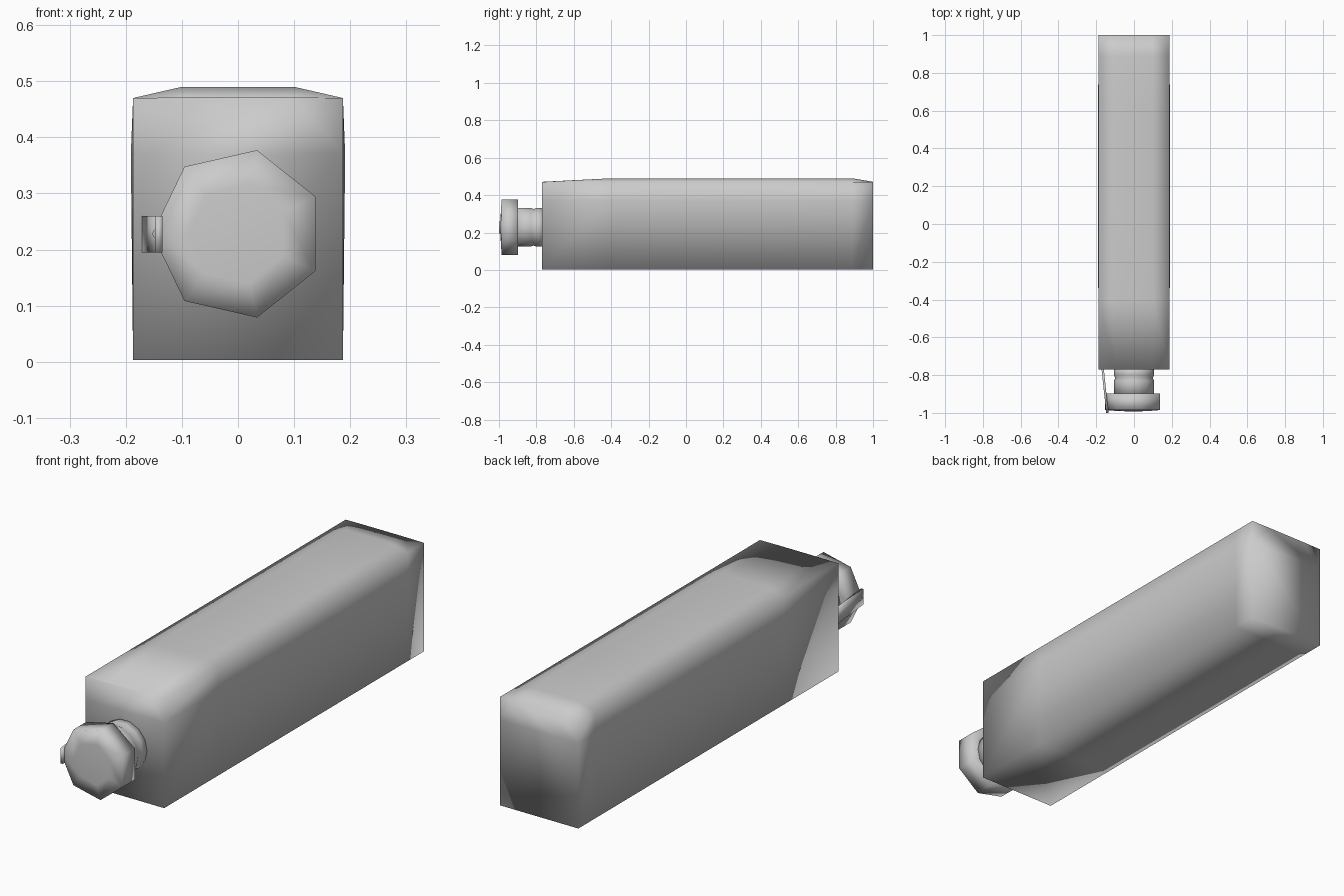
import bpy, bmesh, math

if "Cube" in bpy.data.objects:
    bpy.data.objects.remove(bpy.data.objects["Cube"])


def loft(name, rings):
    """Skin a list of equal-length point rings, cap both ends, shade smooth."""
    bm = bmesh.new()
    loops = [[bm.verts.new(p) for p in ring] for ring in rings]
    n = len(loops[0])
    for a, b in zip(loops, loops[1:]):
        for i in range(n):
            j = (i + 1) % n
            bm.faces.new((a[i], a[j], b[j], b[i]))
    bm.faces.new(loops[0])
    bm.faces.new(loops[-1])
    bmesh.ops.recalc_face_normals(bm, faces=bm.faces)
    for f in bm.faces:
        f.smooth = True
    me = bpy.data.meshes.new(name)
    bm.to_mesh(me)
    bm.free()
    ob = bpy.data.objects.new(name, me)
    bpy.context.collection.objects.link(ob)
    return ob


def section(y, crown, bulge):
    """Carton cross-section with a slightly crowned top and bulging sides."""
    half = [(0.187, 0.003), (0.187 + bulge, 0.37), (0.187, 0.47), (0.1, crown)]
    pts = half + [(-x, z) for x, z in reversed(half)]
    return [(x, y, max(z, 0)) for x, z in pts]


def circle(y, r, n, cz=0.228):
    """Ring in the xz plane with one corner pointing to -x."""
    return [(r * math.cos(math.pi + 2 * math.pi * i / n), y,
             cz + r * math.sin(math.pi + 2 * math.pi * i / n)) for i in range(n)]


# Long carton body lying along y
loft("carton_body", [section(-0.77, 0.471, 0), section(-0.4, 0.49, 0.002),
                     section(0.07, 0.49, 0.004), section(0.53, 0.49, 0.004),
                     section(0.89, 0.49, 0.001), section(1.0, 0.471, 0)])

# Round neck with a low thread ridge
loft("neck", [circle(y, r, 14) for y, r in
              [(-0.76, 0.106), (-0.80, 0.106), (-0.815, 0.1),
               (-0.83, 0.106), (-0.91, 0.106)]])

# Seven-sided screw cap with a shallow domed front
loft("screw_cap", [circle(y, r, 7) for y, r in
                   [(-0.899, 0.09), (-0.897, 0.153), (-0.985, 0.153),
                    (-0.99, 0.09), (-0.992, 0.03)]])

# Tether strap joining the cap to the carton on the left
loft("cap_tether", [[(x, y, 0.195), (x + 0.012, y, 0.195),
                     (x + 0.012, y, 0.26), (x, y, 0.26)]
                    for x, y in [(-0.172, -0.765), (-0.16, -0.88), (-0.147, -1.0)]])
